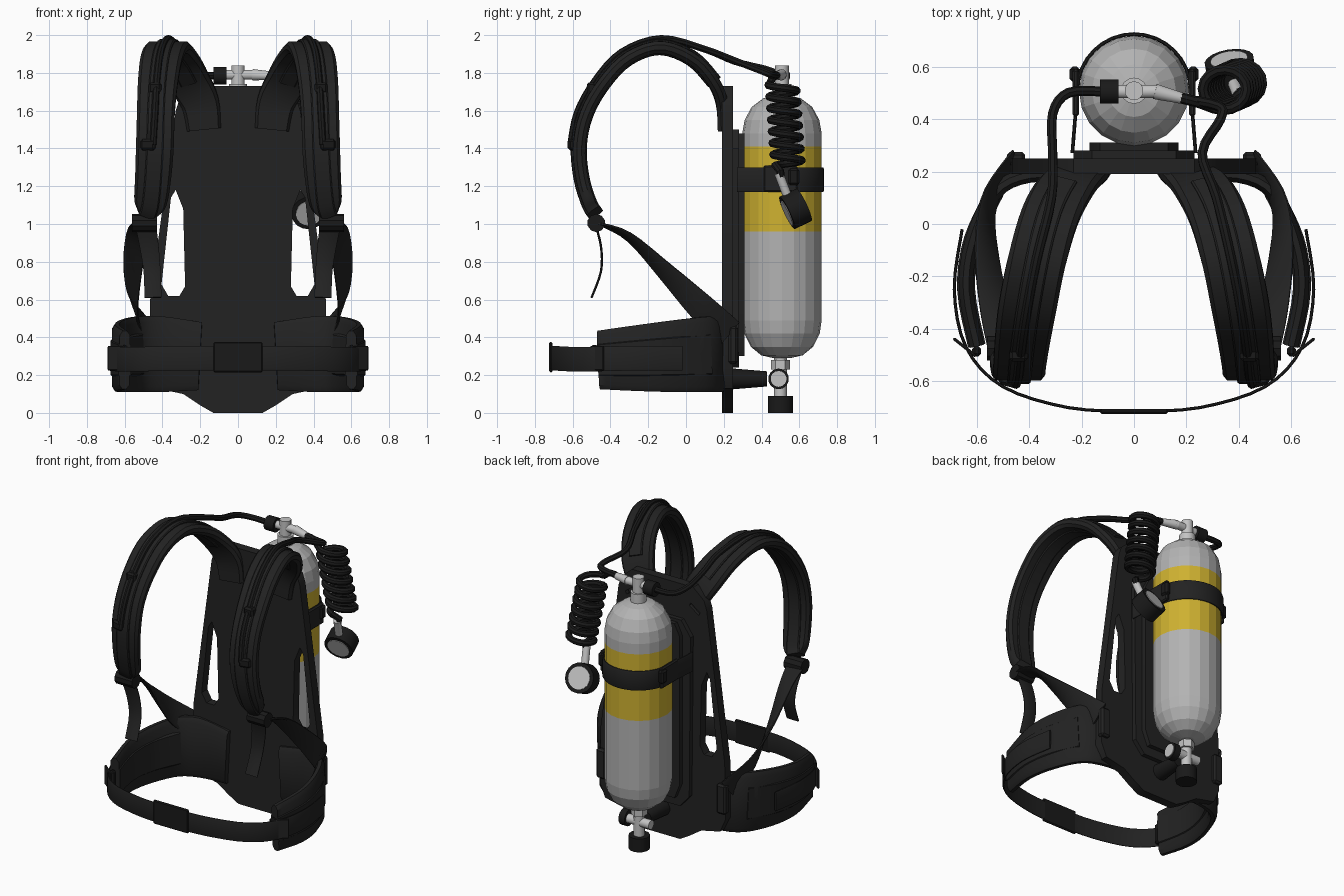
import bpy, bmesh, math
from mathutils import Vector, Matrix

old = bpy.data.objects.get("Cube")
if old:
    bpy.data.objects.remove(old)


def material(name, r, g, b):
    m = bpy.data.materials.new(name)
    m.use_nodes = True
    m.diffuse_color = (r, g, b, 1)
    m.node_tree.nodes["Principled BSDF"].inputs["Base Color"].default_value = (r, g, b, 1)
    return m


FABRIC = material("black fabric", .016, .016, .016)
RUBBER = material("black rubber", .01, .01, .01)
PAINT = material("grey paint", .45, .45, .45)
YELLOW = material("yellow paint", .62, .44, .03)
METAL = material("light metal", .55, .55, .55)


def finish(obj, mat, smooth):
    """Give the object its colour and shading."""
    if not obj.data.materials:
        obj.data.materials.append(mat)
    bpy.ops.object.select_all(action='DESELECT')
    obj.select_set(True)
    bpy.context.view_layer.objects.active = obj
    if obj.type == 'CURVE':
        bpy.ops.object.convert(target='MESH')
    if smooth:
        bpy.ops.object.shade_smooth_by_angle(angle=math.radians(35))
    return bpy.context.view_layer.objects.active


def from_bmesh(name, bm, mat, smooth=True):
    bmesh.ops.recalc_face_normals(bm, faces=bm.faces)
    mesh = bpy.data.meshes.new(name)
    bm.to_mesh(mesh)
    bm.free()
    obj = bpy.data.objects.new(name, mesh)
    bpy.context.collection.objects.link(obj)
    return finish(obj, mat, smooth)


def box(name, centre, size, mat, turn=0, bevel=.012):
    bm = bmesh.new()
    bmesh.ops.create_cube(bm, size=1)
    bmesh.ops.scale(bm, vec=size, verts=bm.verts)
    bmesh.ops.bevel(bm, geom=bm.edges[:], offset=bevel, segments=1, affect='EDGES')
    place = Matrix.Translation(centre) @ Matrix.Rotation(turn, 4, 'Z')
    bmesh.ops.transform(bm, matrix=place, verts=bm.verts)
    return from_bmesh(name, bm, mat)


def rod(name, start, end, radius, mat, sides=14, tip=None):
    """Cylinder or cone between two points."""
    start, end = Vector(start), Vector(end)
    axis = end - start
    bm = bmesh.new()
    bmesh.ops.create_cone(bm, cap_ends=True, segments=sides, radius1=radius,
                          radius2=tip or radius, depth=axis.length)
    place = Matrix.Translation((start + end) / 2) @ axis.to_track_quat('Z', 'Y').to_matrix().to_4x4()
    bmesh.ops.transform(bm, matrix=place, verts=bm.verts)
    return from_bmesh(name, bm, mat)


def refine(points, steps=4):
    """Smooth path through the points (Catmull-Rom), any tuple length."""
    out = []
    for i in range(len(points) - 1):
        a, b, c, d = (points[min(max(i + k, 0), len(points) - 1)] for k in (-1, 0, 1, 2))
        for j in range(steps):
            t = j / steps
            out.append(tuple(q + t / 2 * (r - p + t * (2*p - 5*q + 4*r - s + t * (3*q - p - 3*r + s)))
                             for p, q, r, s in zip(a, b, c, d)))
    return out + [points[-1]]


def ribbon(name, points, first, last, thick, mat, side=1, lift=0, steps=4):
    """Padded band along (x, y, z, half width); its width turns from first to last."""
    path = refine(points, steps)
    spots = [Vector(p[:3]) for p in path]
    bm = bmesh.new()
    rings = []
    for i, (p, spot) in enumerate(zip(path, spots)):
        along = (spots[min(i + 1, len(spots) - 1)] - spots[max(i - 1, 0)]).normalized()
        across = Vector(first).lerp(Vector(last), i / (len(path) - 1))
        across = (across - along * across.dot(along)).normalized()
        up = across.cross(along)
        ring = []
        for u, v in ((1, .4), (.85, 1), (-.85, 1), (-1, .4), (-1, -.4), (-.85, -1), (.85, -1), (1, -.4)):
            co = spot + across * u * p[3] + up * (v * thick + lift)
            ring.append(bm.verts.new((co.x * side, co.y, co.z)))
        rings.append(ring)
    for a, b in zip(rings, rings[1:]):
        for k in range(8):
            bm.faces.new((a[k - 1], a[k], b[k], b[k - 1]))
    bm.faces.new(rings[0])
    bm.faces.new(rings[-1])
    return from_bmesh(name, bm, mat)


def curve(name, splines, mat, flat=False, **settings):
    data = bpy.data.curves.new(name, 'CURVE')
    data.dimensions = '2D' if flat else '3D'
    for key, value in settings.items():
        setattr(data, key, value)
    for pts in splines:
        spline = data.splines.new('POLY')
        spline.points.add(len(pts) - 1)
        for point, co in zip(spline.points, pts):
            point.co = (*co, 0, 1) if flat else (*co, 1)
        spline.use_cyclic_u = flat
    obj = bpy.data.objects.new(name, data)
    bpy.context.collection.objects.link(obj)
    return finish(obj, mat, True)


def hose(name, pts, radius=.019):
    return curve(name, [pts], RUBBER, bevel_depth=radius, bevel_resolution=2, use_fill_caps=True)


def panel(name, half, holes, y, depth):
    """Upright plate with a mirrored outline and mirrored holes."""
    outline = half + [(-x, z) for x, z in reversed(half)]
    cuts = [[(x * s, z) for x, z in hole] for hole in holes for s in (1, -1)]
    obj = curve(name, [outline] + cuts, FABRIC, flat=True, fill_mode='BOTH', extrude=depth / 2)
    obj.rotation_euler.x = math.pi / 2
    obj.location.y = y


# Back frame and cylinder cradle
panel("back_plate", [(.13, 0), (.2, .04), (.29, .1), (.43, .13), (.47, .22), (.465, .6), (.33, 1.6),
                     (.31, 1.66), (.23, 1.73)],
      [[(.28, .67), (.31, .62), (.37, .62), (.405, .68), (.355, 1.14), (.33, 1.18), (.29, 1.08)],
       [(.2, 1.6), (.27, 1.55), (.28, 1.57), (.21, 1.62)]], .22, .06)
panel("cradle_plate", [(.15, .24), (.22, .32), (.23, 1.4), (.16, 1.5)], [], .265, .03)
panel("cradle_pad", [(.13, .3), (.17, .4), (.17, 1.4), (.13, 1.48)], [], .295, .03)

# Gas cylinder, coloured by height
TANK_Y = .508
bm = bmesh.new()
profile = [(.045, .29), (.11, .305), (.165, .35), (.2, .42), (.21, .49), (.21, .96), (.21, 1.41),
           (.21, 1.48), (.198, 1.55), (.16, 1.62), (.1, 1.665), (.045, 1.68)]
rings = [[bm.verts.new((r * math.cos(k * math.tau / 20), TANK_Y + r * math.sin(k * math.tau / 20), z))
          for k in range(20)] for r, z in profile]
for a, b in zip(rings, rings[1:]):
    for k in range(20):
        bm.faces.new((a[k - 1], a[k], b[k], b[k - 1]))
bm.faces.new(rings[0])
bm.faces.new(rings[-1])
tank = from_bmesh("cylinder", bm, PAINT, smooth=False)
tank.data.materials.append(YELLOW)
for face in tank.data.polygons:
    face.material_index = int(.96 < face.center.z < 1.41)

# Cylinder retaining band with side buckles
arc = [(.216 * math.cos(k * math.pi / 16), TANK_Y + .216 * math.sin(k * math.pi / 16), 1.235, .065)
       for k in range(17)]
ribbon("cylinder_band", [(.235, .27, 1.235, .065)] + arc + [(-.235, .27, 1.235, .065)],
       (0, 0, 1), (0, 0, 1), .007, FABRIC, steps=1)
for s, label in ((1, "left"), (-1, "right")):
    box(label + "_band_buckle", (.222 * s, .5, 1.24), (.025, .18, .14), FABRIC, bevel=.008)
    box(label + "_band_latch", (.225 * s, .57, 1.25), (.04, .06, .09), RUBBER)

# Upper valve
rod("upper_neck", (0, TANK_Y, 1.66), (0, TANK_Y, 1.74), .05, METAL)
rod("upper_stem", (0, TANK_Y, 1.73), (0, TANK_Y, 1.84), .036, METAL)
rod("upper_cross", (-.07, .505, 1.79), (.1, .505, 1.79), .026, METAL)
rod("hose_fitting", (.08, .505, 1.79), (.18, .48, 1.785), .03, METAL, tip=.022)
rod("upper_knob", (-.13, .505, 1.785), (-.06, .505, 1.785), .047, RUBBER)

# Lower valve with its knob and small dial
rod("lower_neck", (0, .5, .08), (0, .5, .3), .034, METAL)
rod("lower_collar", (0, .5, .23), (0, .5, .28), .05, METAL, sides=6)
rod("lower_knob", (0, .5, 0), (0, .5, .09), .066, RUBBER)
rod("lower_cross", (-.09, .5, .18), (.1, .5, .18), .03, METAL)
rod("lower_dial", (.08, .49, .18), (.125, .49, .18), .055, RUBBER)
rod("lower_dial_face", (.12, .49, .18), (.13, .49, .18), .042, METAL)
rod("lower_rest", (0, .25, .18), (0, .43, .18), .055, RUBBER, tip=.04)

# Coiled hose and hanging gauge
coil = []
for k in range(113):
    t, turn = k / 112, k * math.tau / 16 - 2
    coil.append((.34 + .07 * t + .085 * math.cos(turn), .51 + .03 * t + .075 * math.sin(turn), 1.74 - .43 * t))
hose("coiled_hose", refine([(.16, .485, 1.785), (.24, .465, 1.785)] + coil[:1], 3) + coil
     + [(.41, .5, 1.28), (.4, .5, 1.25)], .021)
rod("gauge_stem", (.4, .49, 1.27), (.38, .54, 1.14), .024, METAL)
centre, axis = Vector((.37, .58, 1.08)), Vector((-.15, .88, .42)).normalized()
rod("gauge_body", centre - axis * .05, centre + axis * .05, .095, RUBBER, sides=18)
rod("gauge_faces", centre - axis * .054, centre + axis * .054, .072, METAL, sides=18)

# Harness, built once for each side
X, Z = (1, 0, 0), (0, 0, 1)
shoulder = [(.18, .2, 1.5, .09), (.2, .19, 1.64, .1), (.26, .14, 1.76, .11), (.32, .03, 1.875, .11),
            (.37, -.14, 1.935, .11), (.405, -.31, 1.875, .11), (.425, -.44, 1.74, .105),
            (.435, -.53, 1.58, .1), (.44, -.565, 1.41, .1), (.45, -.55, 1.24, .095),
            (.465, -.51, 1.11, .085), (.485, -.48, 1.06, .05)]
lower = [(.5, -.46, 1, .06), (.535, -.3, .93, .06), (.56, -.1, .74, .065), (.55, .08, .56, .075),
         (.47, .23, .42, .08)]
tail = [(.49, -.48, 1, .055), (.47, -.45, .88, .05), (.455, -.45, .75, .045), (.45, -.5, .61, .045)]
hip = [(.2, .185, .3, .18), (.4, .185, .31, .2), (.53, .12, .31, .2), (.615, -.06, .3, .19),
       (.64, -.25, .29, .175), (.6, -.46, .28, .155)]
belt = [(.655, -.02, .29, .065), (.685, -.25, .29, .065), (.64, -.47, .285, .065),
        (.5, -.62, .285, .065), (.25, -.7, .29, .065), (0, -.715, .29, .065)]
for s, label in ((1, "left"), (-1, "right")):
    ribbon(label + "_shoulder_pad", shoulder, X, X, .032, FABRIC, s)
    webbing = [(x, y, z, .045) for x, y, z, w in shoulder[2:]]
    ribbon(label + "_shoulder_webbing", webbing, X, X, .008, FABRIC, s, lift=-.037)
    ribbon(label + "_shoulder_lining", webbing, X, X, .008, FABRIC, s, lift=.032)
    ribbon(label + "_lower_strap", lower, X, (0, .5, 1), .008, FABRIC, s)
    ribbon(label + "_strap_tail", tail, X, X, .006, FABRIC, s)
    ribbon(label + "_hip_pad", hip, Z, Z, .028, FABRIC, s)
    ribbon(label + "_hip_panel", [(x, y, z, w * .6) for x, y, z, w in hip[2:]], Z, Z, .034, FABRIC, s)
    ribbon(label + "_waist_belt", belt, Z, Z, .006, FABRIC, s)
    box(label + "_belt_end", (.645 * s, -.47, .29), (.012, .11, .13), FABRIC, -.9 * s, .004)
    box(label + "_belt_clip", (.6 * s, -.485, .29), (.035, .04, .14), RUBBER)
    rod(label + "_strap_buckle", (.43 * s, -.475, 1.005), (.56 * s, -.475, 1.005), .048, RUBBER, sides=10)
    box(label + "_chest_clip", (.475 * s, -.6, 1.42), (.08, .04, .06), RUBBER, .25 * s)
    box(label + "_hose_clip", (.44 * s, -.5, 1.72), (.07, .05, .06), RUBBER)
    box(label + "_hip_anchor", (.45 * s, .25, .36), (.07, .05, .2), FABRIC)

# Hoses that run over the shoulders
over = [(.31, .26, 1.86), (.315, .1, 1.925), (.37, -.13, 1.982), (.41, -.34, 1.91),
        (.43, -.48, 1.76), (.44, -.575, 1.59), (.45, -.61, 1.42)]
hose("right_shoulder_hose", refine([(-.12, .505, 1.785), (-.25, .5, 1.79), (-.31, .42, 1.82)]
                                   + [(-x, y, z) for x, y, z in over]))
hose("left_shoulder_hose", refine([(.17, .48, 1.785), (.32, .45, 1.79), (.33, .4, 1.81), (.26, .27, 1.86)] + over[1:]))

# Waist buckle
box("waist_buckle", (0, -.715, .295), (.26, .018, .16), RUBBER, bevel=.006)
